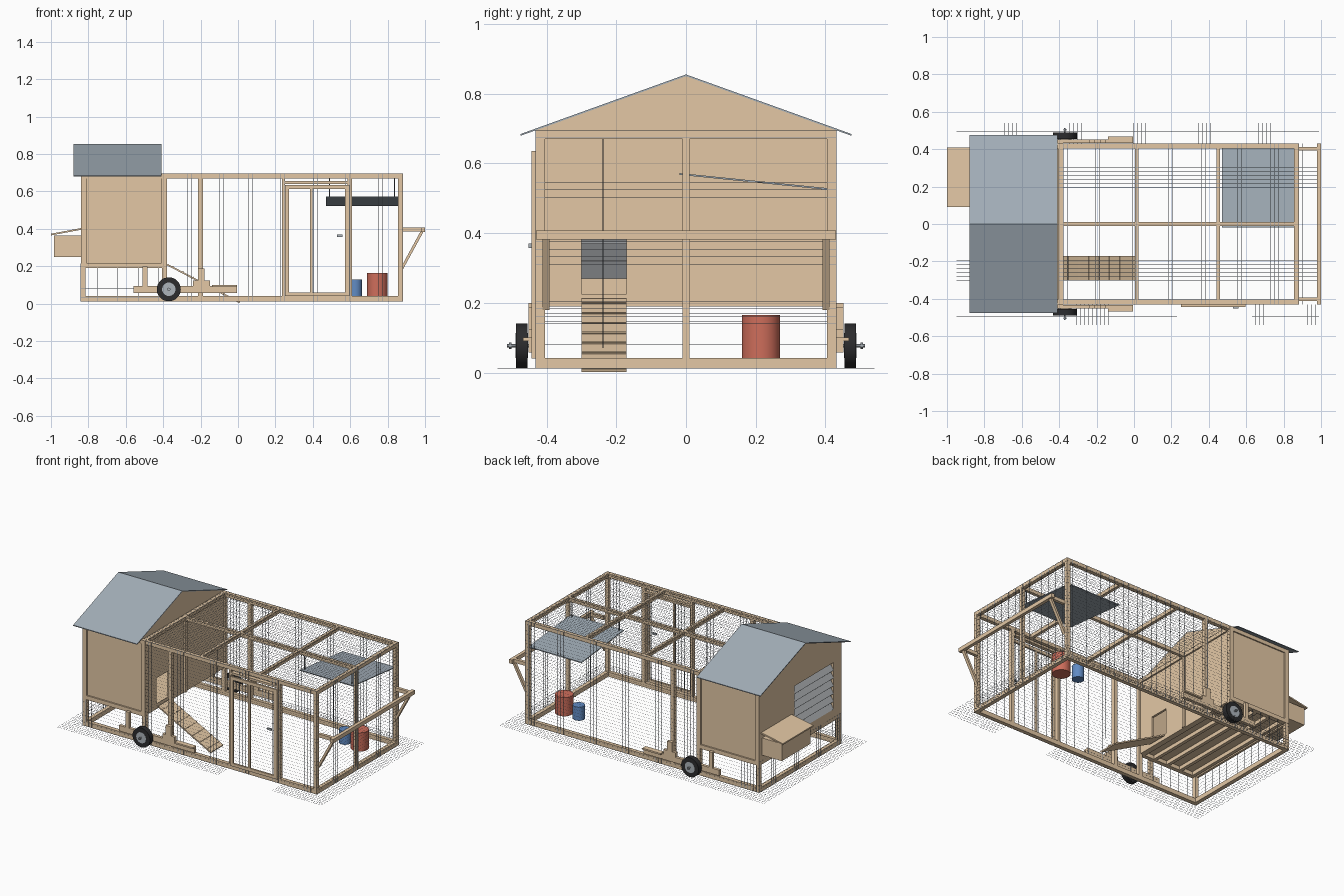
import bpy, bmesh, math
from mathutils import Matrix, Vector

if "Cube" in bpy.data.objects:
    bpy.data.objects.remove(bpy.data.objects["Cube"])


def material(name, rgb):
    m = bpy.data.materials.new(name)
    m.diffuse_color = (*rgb, 1)
    m.use_nodes = True
    m.node_tree.nodes["Principled BSDF"].inputs["Base Color"].default_value = m.diffuse_color
    return m


WOOD = material("pine wood", (0.77, 0.575, 0.375))
ROOF = material("blue grey sheet", (0.36, 0.42, 0.475))
SLAT = material("light grey slat", (0.47, 0.49, 0.51))
WIRE = material("wire grey", (0.28, 0.32, 0.37))
CORD = material("dark cord", (0.12, 0.13, 0.15))
TYRE = material("black rubber", (0.025, 0.025, 0.027))
STEEL = material("hub steel", (0.42, 0.46, 0.50))
RED = material("red plastic", (0.62, 0.155, 0.105))
BLUE = material("blue plastic", (0.12, 0.26, 0.55))


def finish(name, bm, mat):
    me = bpy.data.meshes.new(name)
    bm.to_mesh(me)
    bm.free()
    me.materials.append(mat)
    ob = bpy.data.objects.new(name, me)
    bpy.context.collection.objects.link(ob)
    return ob


def boxes(name, mat, items):
    """Each item is (x0, x1, y0, y1, z0, z1)."""
    bm = bmesh.new()
    for x0, x1, y0, y1, z0, z1 in items:
        m = Matrix.Translation(((x0 + x1) / 2, (y0 + y1) / 2, (z0 + z1) / 2))
        m = m @ Matrix.Diagonal((x1 - x0, y1 - y0, z1 - z0, 1))
        bmesh.ops.create_cube(bm, size=1, matrix=m)
    return finish(name, bm, mat)


def prism(name, mat, pts, axis, a, b):
    """Extrude a 2D outline along x (outline is y,z) or y (outline is x,z)."""
    bm = bmesh.new()
    put = (lambda p, t: (t, p[0], p[1])) if axis == "x" else (lambda p, t: (p[0], t, p[1]))
    f = bm.faces.new([bm.verts.new(put(p, a)) for p in pts])
    g = bmesh.ops.extrude_face_region(bm, geom=[f])
    d = Vector(put((0, 0), b - a))
    bmesh.ops.translate(bm, verts=[v for v in g["geom"] if isinstance(v, bmesh.types.BMVert)], vec=d)
    bmesh.ops.recalc_face_normals(bm, faces=bm.faces)
    return finish(name, bm, mat)


def cylinder(name, mat, c, r, depth, along_y=False, seg=32):
    bm = bmesh.new()
    m = Matrix.Translation(c)
    if along_y:
        m = m @ Matrix.Rotation(math.pi / 2, 4, "X")
    bmesh.ops.create_cone(bm, cap_ends=True, segments=seg, radius1=r, radius2=r, depth=depth, matrix=m)
    ob = finish(name, bm, mat)
    bpy.context.view_layer.objects.active = ob
    ob.select_set(True)
    bpy.ops.object.shade_smooth_by_angle()
    ob.select_set(False)
    return ob


def wire_grid(name, lo, hi, step=0.0216, t=0.00033):
    """Square mesh filling the flat rectangle between two corners."""
    axes = [i for i in range(3) if hi[i] - lo[i] > 1e-6]
    items = []
    for run, across in (axes, axes[::-1]):
        n = max(1, round((hi[across] - lo[across]) / step))
        for k in range(n + 1):
            a, b = list(lo), list(hi)
            a[across] = b[across] = lo[across] + (hi[across] - lo[across]) * k / n
            span = [(a[i], b[i]) if i == run else (a[i] - t, b[i] + t) for i in range(3)]
            items.append(span[0] + span[1] + span[2])
    return boxes(name, WIRE, items)


L, R, H = -0.84, 0.88, 0.43      # frame ends and half width
B, T, W = 0.012, 0.695, 0.025    # frame bottom, top, timber size

# Main timber frame
frame = []
for y0, y1 in ((-H, -H + W), (H - W, H)):
    frame += [(L, R, y0, y1, B, B + 0.03), (L, R, y0, y1, T - W, T)]
    frame += [(x, x + W, y0, y1, B, T) for x in (L, -0.405, -0.213, R - W)]
for x in (L, R - W):
    frame += [(x, x + W, -H, H, B, B + 0.03), (x, x + W, -H, H, T - W, T)]
frame += [(x, x + 0.02, -H, H, T - W, T) for x in (-0.405, 0.005, 0.44)]
frame += [(-0.4, R, -0.01, 0.01, T - W, T), (R - W, R, -0.01, 0.01, B, T)]
boxes("run_frame", WOOD, frame)

# Henhouse side walls with corner trim
for s, side in ((-1, "front"), (1, "back")):
    y = sorted((s * 0.405, s * 0.422))
    e = sorted((s * 0.415, s * 0.432))
    boxes(side + "_house_wall", WOOD, [(L, -0.38, *y, 0.19, T)])
    boxes(side + "_house_trim", WOOD, [(L, L + 0.03, *e, 0.19, T), (-0.41, -0.38, *e, 0.19, T),
                                       (L + 0.03, -0.41, *e, 0.19, 0.217)])

# Inner end wall with a pop hole, framed in two panels
x0, x1 = -0.405, -0.39
boxes("inner_house_wall", WOOD, [
    (x0, x1, -0.42, -0.30, 0.19, T), (x0, x1, -0.17, 0.42, 0.19, T),
    (x0, x1, -0.30, -0.17, 0.395, T), (x0, x1, -0.30, -0.17, 0.19, 0.215)])
boxes("inner_wall_battens", WOOD, [
    (x1, -0.38, -0.43, -0.41, 0.19, T), (x1, -0.38, 0.41, 0.43, 0.19, T),
    (x1, -0.38, -0.01, 0.01, 0.19, T), (x1, -0.38, -0.43, 0.43, 0.67, T)])

# Outer end wall with louvre vent
x0, x1 = L, L + 0.015
boxes("outer_house_wall", WOOD, [
    (x0, x1, -0.42, -0.35, 0.19, T), (x0, x1, 0.06, 0.42, 0.19, T),
    (x0, x1, -0.35, 0.06, 0.58, T), (x0, x1, -0.35, 0.06, 0.19, 0.27)])
for k in range(6):
    z = 0.27 + k * 0.0517
    prism(f"louvre_slat_{k + 1}", SLAT, [(L - 0.001, z), (L + 0.002, z - 0.003),
          (L + 0.035, z + 0.050), (L + 0.032, z + 0.053)], "y", -0.35, 0.06)

# Gables, roof sheets, floor
for name, a in (("inner_gable", -0.425), ("outer_gable", L)):
    prism(name, WOOD, [(-H, 0.68), (H, 0.68), (H, 0.6985), (0, 0.850), (-H, 0.6985)], "x", a, a + 0.015)
for s, name in ((-1, "front_roof"), (1, "back_roof")):
    prism(name, ROOF, [(0, 0.855), (s * 0.475, 0.684), (s * 0.475, 0.679), (0, 0.850)], "x", -0.88, -0.41)
boxes("house_floor", WOOD, [(L, -0.39, -0.42, 0.42, 0.215, 0.225)])
boxes("floor_joists", WOOD, [(x, x + 0.022, -0.41, 0.41, 0.19, 0.215)
                             for x in (-0.815, -0.715, -0.615, -0.515, -0.427)])

# Nest box with sloping lid
boxes("nest_box", WOOD, [(-0.985, L, 0.10, 0.40, 0.25, 0.365)])
prism("nest_box_lid", WOOD, [(-1.0, 0.365), (L, 0.395), (L, 0.404), (-1.0, 0.374)], "y", 0.09, 0.41)

# Ramp with cleats, and pull cord
dx, dz = 0.385, -0.2
prism("ramp_board", WOOD, [(-0.38, 0.205), (0.008, 0.002), (0.011, 0.010), (-0.377, 0.213)], "y", -0.30, -0.17)
for k in range(7):
    f = (k + 0.5) / 7
    x, z = -0.378 + dx * f, 0.211 + dz * f
    prism(f"ramp_cleat_{k + 1}", WOOD, [(x - 0.003, z + 0.001), (x + 0.003, z - 0.002),
          (x + 0.006, z + 0.003), (x, z + 0.006)], "y", -0.30, -0.17)
boxes("pull_cord", CORD, [(0.018, 0.02, -0.239, -0.237, 0.07, 0.675)])

# Run door, its jambs and latch
boxes("door_jambs", WOOD, [(0.235, 0.25, -H, -H + W, B, T), (0.585, 0.61, -H, -H + W, B, T),
                           (0.235, 0.61, -H, -H + W, 0.64, 0.655)])
y0, y1 = -0.443, -0.431
boxes("run_door", WOOD, [(0.25, 0.272, y0, y1, 0.04, 0.635), (0.573, 0.597, y0, y1, 0.04, 0.635),
                         (0.25, 0.597, y0, y1, 0.613, 0.635), (0.25, 0.597, y0, y1, 0.04, 0.06),
                         (0.385, 0.398, y0, y1, 0.05, 0.62)])
boxes("door_latch", STEEL, [(0.53, 0.56, -0.452, -0.443, 0.357, 0.37)])

# Lifting handle with braces
handle = [(0.978, 1.0, -H, H, 0.382, 0.408)]
for s in (-1, 1):
    y = sorted((s * 0.392, s * 0.412))
    handle.append((R, 0.98, *y, 0.385, 0.408))
    prism("handle_brace", WOOD, [(0.88, 0.18), (0.88, 0.21), (0.975, 0.385), (0.992, 0.385)], "y", *y)
boxes("lifting_handle", WOOD, handle)

# Wheels and lever carriage on both sides
for s, side in ((-1, "front"), (1, "back")):
    c = lambda y: (-0.37, s * y, 0.077)
    cylinder(side + "_tyre", TYRE, c(0.471), 0.064, 0.034, True)
    cylinder(side + "_hub", STEEL, c(0.471), 0.036, 0.037, True)
    cylinder(side + "_axle", STEEL, c(0.473), 0.005, 0.08, True, 12)
    cylinder(side + "_axle_nut", STEEL, c(0.504), 0.009, 0.006, True, 6)
    y = sorted((s * 0.432, s * 0.452))
    boxes(side + "_wheel_lever", WOOD, [(-0.56, -0.005, *y, 0.058, 0.095), (-0.24, -0.15, *y, 0.095, 0.125),
          (-0.215, -0.178, *y, 0.125, 0.187), (-0.51, -0.485, *y, 0.095, 0.20)])
    boxes(side + "_lever_tread", WOOD, [(-0.14, -0.005, *sorted((s * 0.432, s * 0.467)), 0.09, 0.1)])

# Hanging shade sheet with hangers
prism("shade_sheet", ROOF, [(-0.018, 0.567), (0.425, 0.522), (0.425, 0.527), (-0.018, 0.572)], "x", 0.47, 0.86)
boxes("shade_hangers", CORD, [(x, x + 0.005, 0.0, 0.005, 0.568, 0.675) for x in (0.487, 0.835)])

# Feed and water tubs
cylinder("red_feeder", RED, (0.745, 0.215, 0.102), 0.055, 0.125)
cylinder("blue_drinker", BLUE, (0.627, 0.23, 0.084), 0.037, 0.09)

# Wire mesh on the run, under the house and as a ground skirt
for y, side in ((-H - 0.001, "front"), (H + 0.001, "back")):
    wire_grid(side + "_run_mesh", (-0.38, y, B), (R, y, T))
    wire_grid(side + "_under_house_mesh", (L, y, B), (-0.38, y, 0.215))
wire_grid("end_run_mesh", (R + 0.001, -H, B), (R + 0.001, H, T))
wire_grid("outer_under_house_mesh", (L - 0.001, -H, B), (L - 0.001, H, 0.215))
wire_grid("top_run_mesh", (-0.4, -H, T + 0.001), (R, H, T + 0.001))
wire_grid("back_skirt", (-0.95, H, B), (0.99, 0.54, B))
wire_grid("front_skirt_left", (-0.95, -0.54, B), (0.23, -H, B))
wire_grid("front_skirt_right", (0.63, -0.54, B), (0.99, -H, B))
wire_grid("outer_end_skirt", (-0.95, -H, B), (L, H, B))
wire_grid("handle_end_skirt", (R, -H, B), (0.99, H, B))
